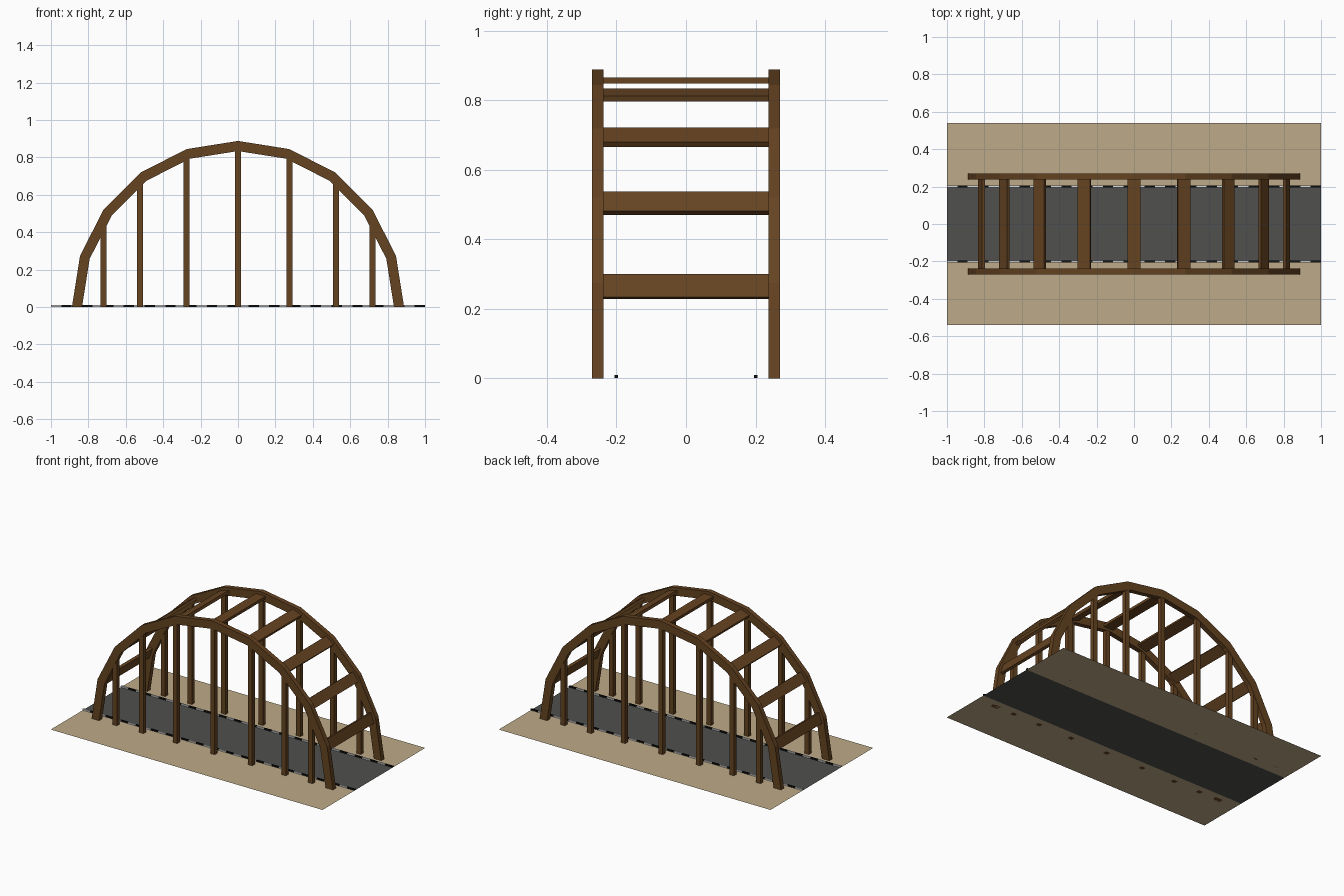
import bpy, bmesh, math
from mathutils import Matrix, Vector

if "Cube" in bpy.data.objects:
    bpy.data.objects.remove(bpy.data.objects["Cube"])


def material(name, hex_code):
    lin = []
    for i in (0, 2, 4):
        c = int(hex_code[i:i + 2], 16) / 255
        lin.append(c / 12.92 if c <= 0.04045 else ((c + 0.055) / 1.055) ** 2.4)
    m = bpy.data.materials.new(name)
    m.diffuse_color = (*lin, 1)
    m.use_nodes = True
    m.node_tree.nodes["Principled BSDF"].inputs["Base Color"].default_value = m.diffuse_color
    return m


WOOD = material("brown wood", "654321")
SAND = material("sand", "BDAA88")
ROAD = material("asphalt", "50504D")
LIGHT = material("kerb white", "D8D8D8")
DARK = material("kerb black", "101010")


def finish(name, bm, mats):
    bmesh.ops.recalc_face_normals(bm, faces=bm.faces)
    me = bpy.data.meshes.new(name)
    bm.to_mesh(me)
    bm.free()
    for m in mats:
        me.materials.append(m)
    ob = bpy.data.objects.new(name, me)
    bpy.context.collection.objects.link(ob)
    return ob


def add_box(bm, centre, size, angle=0, mat=0):
    """Box turned by angle about the y axis."""
    mx = (Matrix.Translation(centre) @ Matrix.Rotation(angle, 4, 'Y')
          @ Matrix.Diagonal((*size, 1)))
    verts = bmesh.ops.create_cube(bm, size=1, matrix=mx)["verts"]
    for f in {f for v in verts for f in v.link_faces}:
        f.material_index = mat


def flat(name, y0, y1, mat):
    bm = bmesh.new()
    f = bm.faces.new([bm.verts.new((x, y, 0)) for x, y in
                      ((-1, y0), (1, y0), (1, y1), (-1, y1))])
    ob = finish(name, bm, [mat])
    if f and ob.data.polygons[0].normal.z < 0:
        ob.data.flip_normals()


# Ground: road between two sandy verges
flat("road", -0.2, 0.2, ROAD)
flat("front_verge", -0.54, -0.2, SAND)
flat("back_verge", 0.2, 0.54, SAND)

R_OUT, R_IN, R_MID = 0.888, 0.834, 0.857
SEGMENTS = 10
STEP = math.pi / SEGMENTS
ARCH_Y, ARCH_W = 0.254, 0.032

for side, label in ((-1, "front"), (1, "back")):
    # Arch: half ring of ten straight timbers
    bm = bmesh.new()
    rings = []
    for i in range(SEGMENTS + 1):
        c, s = math.cos(i * STEP), math.sin(i * STEP)
        rings.append([bm.verts.new((r * c, side * ARCH_Y + d * ARCH_W / 2, r * s))
                      for r, d in ((R_IN, -1), (R_OUT, -1), (R_OUT, 1), (R_IN, 1))])
    for a, b in zip(rings, rings[1:]):
        for k in range(4):
            n = (k + 1) % 4
            bm.faces.new((a[k], a[n], b[n], b[k]))
    bm.faces.new(rings[0])
    bm.faces.new(rings[-1])
    finish(label + "_arch", bm, [WOOD])

    # Upright posts under the arch
    bm = bmesh.new()
    for x in (-0.72, -0.524, -0.276, 0, 0.276, 0.524, 0.72):
        top = math.sqrt(0.84 ** 2 - x * x)
        add_box(bm, Vector((x, side * ARCH_Y, top / 2)), (0.032, 0.028, top))
    finish(label + "_posts", bm, [WOOD])

    # Kerb with alternating light and dark stones
    bm = bmesh.new()
    n = 36
    for i in range(n):
        add_box(bm, Vector((-1 + (i + 0.5) * 2 / n, side * 0.2, 0.0055)),
                (2 / n, 0.01, 0.009), mat=i % 2)
    finish(label + "_kerb", bm, [LIGHT, DARK])

# Cross planks joining the arches at every joint
bm = bmesh.new()
for i in range(1, SEGMENTS):
    a = i * STEP
    add_box(bm, Vector((R_MID * math.cos(a), 0, R_MID * math.sin(a))),
            (0.07, 2 * ARCH_Y - ARCH_W, 0.018), angle=math.pi / 2 - a)
finish("cross_planks", bm, [WOOD])
